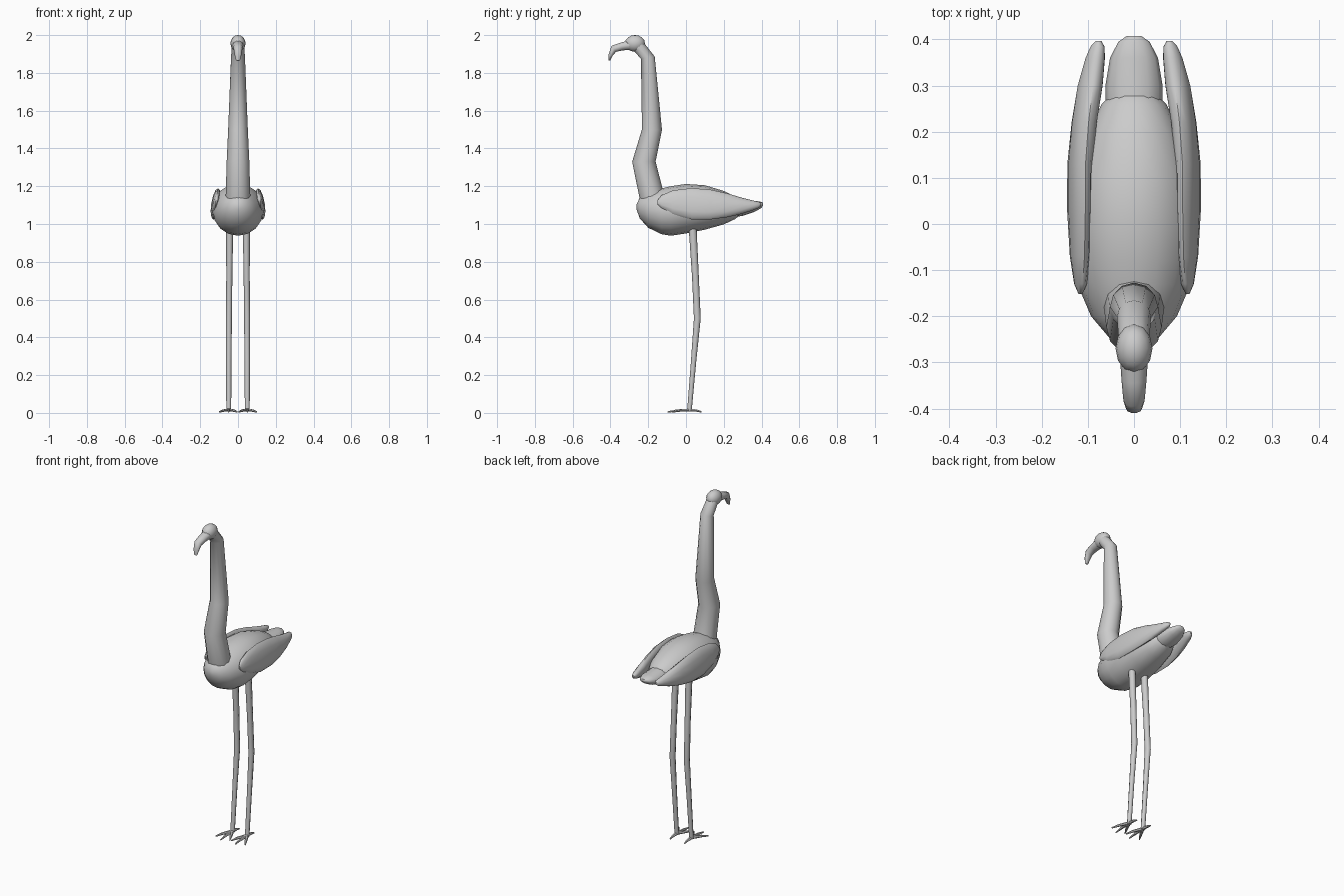
import bpy, bmesh, math
from mathutils import Vector


def loft(name, rings, n=12, axis=None, shear=0.0, mirror=False):
    """Skin elliptical rings (x, y, z, half_width, half_height) along a path."""
    bm = bmesh.new()
    pts = [Vector(r[:3]) for r in rings]
    loops = []
    for i, (p, r) in enumerate(zip(pts, rings)):
        a, b = pts[max(i - 1, 0)], pts[min(i + 1, len(pts) - 1)]
        t = Vector(axis) if axis else (b - a).normalized()
        # side direction stays horizontal
        u = Vector((1, 0, 0)) if abs(t.x) < 0.2 else t.cross(Vector((0, 0, 1))).normalized()
        v = u.cross(t).normalized()
        loop = []
        for k in range(n):
            ang = 2 * math.pi * k / n
            q = p + u * r[3] * math.cos(ang) + v * r[4] * math.sin(ang)
            q.x += shear * (q.z - p.z)
            loop.append(bm.verts.new(q))
        loops.append(loop)
    for la, lb in zip(loops, loops[1:]):
        for k in range(n):
            bm.faces.new((la[k], la[(k + 1) % n], lb[(k + 1) % n], lb[k]))
    bm.faces.new(loops[0])
    bm.faces.new(loops[-1])
    bmesh.ops.recalc_face_normals(bm, faces=bm.faces[:])
    me = bpy.data.meshes.new(name)
    bm.to_mesh(me)
    bm.free()
    ob = bpy.data.objects.new(name, me)
    bpy.context.collection.objects.link(ob)
    if mirror:
        ob.modifiers.new("mirror", 'MIRROR').use_mirror_merge = False
    bpy.ops.object.select_all(action='DESELECT')
    ob.select_set(True)
    bpy.context.view_layer.objects.active = ob
    bpy.ops.object.shade_smooth_by_angle(angle=math.radians(50))
    return ob


# Body: (y, bottom, top, half width)
body = [(-.261, 1.075, 1.105, .015), (-.245, 1.03, 1.14, .055), (-.2, .98, 1.168, .093),
        (-.13, .946, 1.188, .123), (-.08, .938, 1.2, .133), (0, .95, 1.212, .138),
        (.1, .97, 1.205, .128), (.2, .998, 1.175, .1), (.26, 1.026, 1.145, .07),
        (.3, 1.06, 1.11, .03)]
loft("body", [(0, y, (a + b) / 2, w, (b - a) / 2) for y, a, b, w in body], 16, (0, 1, 0))

# Tail
loft("tail", [(0, .18, 1.09, .05, .045), (0, .24, 1.085, .062, .05), (0, .3, 1.085, .062, .042),
              (0, .36, 1.093, .052, .03), (0, .395, 1.1, .034, .018), (0, .408, 1.104, .015, .008)],
     12, (0, 1, 0))

# Folded wings: (x, y, bottom, top, half width)
wing = [(.116, -.152, 1.105, 1.125, .004), (.116, -.13, 1.085, 1.152, .013),
        (.117, -.07, 1.05, 1.178, .02), (.118, .03, 1.024, 1.19, .024),
        (.117, .13, 1.024, 1.182, .025), (.108, .22, 1.036, 1.162, .026),
        (.095, .3, 1.055, 1.138, .027), (.084, .36, 1.075, 1.123, .021),
        (.079, .385, 1.085, 1.118, .015), (.077, .397, 1.095, 1.11, .006)]
loft("wings", [(x, y, (a + b) / 2, w, (b - a) / 2) for x, y, a, b, w in wing],
     12, (0, 1, 0), shear=-.15, mirror=True)

# Neck
loft("neck", [(0, -.175, 1.12, .066, .066), (0, -.223, 1.33, .06, .062), (0, -.18, 1.5, .052, .053),
              (0, -.202, 1.88, .037, .037), (0, -.255, 1.945, .033, .034)], 12)

# Head
bpy.ops.mesh.primitive_uv_sphere_add(segments=12, ring_count=8, radius=1, location=(0, -.27, 1.956))
head = bpy.context.object
head.name = "head"
head.scale = (.04, .053, .044)
bpy.ops.object.shade_smooth()

# Hooked beak
loft("beak", [(0, -.295, 1.947, .03, .028), (0, -.34, 1.94, .027, .022), (0, -.383, 1.927, .023, .021),
              (0, -.399, 1.895, .018, .012), (0, -.406, 1.865, .01, .004)], 10)

# Legs
loft("legs", [(.044, .034, 1.0, .019, .021), (.046, .05, .72, .016, .018), (.048, .06, .5, .016, .018),
              (.049, .04, .27, .014, .014), (.049, .018, .01, .013, .012)], 8, mirror=True)

# Toes: three forward, one back
for label, dx, dy in (("inner", -.045, -.09), ("middle", 0, -.115),
                      ("outer", .05, -.09), ("back", 0, .065)):
    loft(label + "_toes", [(.049, .018, .015, .01, .009),
                           (.049 + dx * .6, .018 + dy * .6, .012, .008, .007),
                           (.049 + dx, .018 + dy, .005, .003, .004)], 6, mirror=True)
